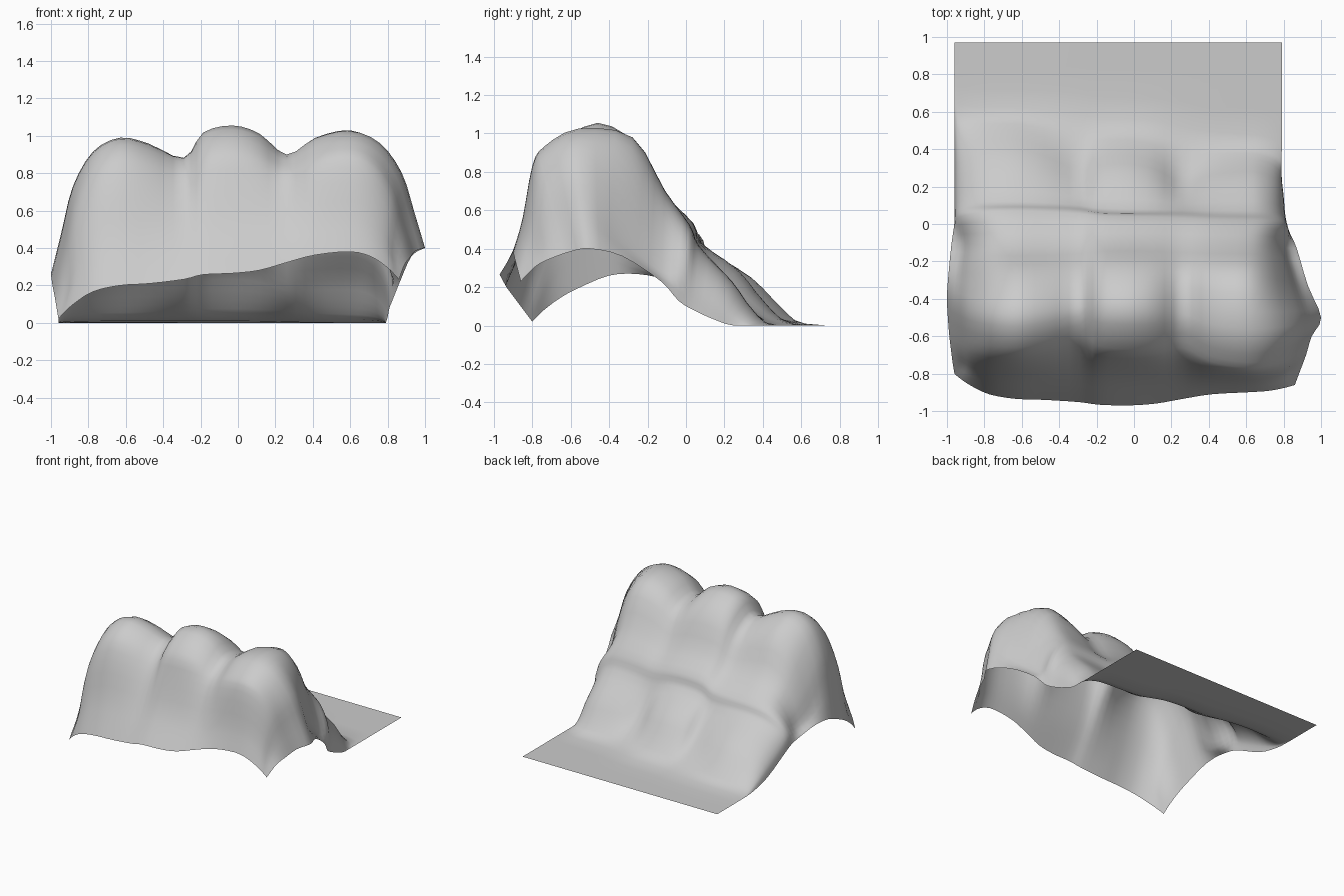
import bpy, bmesh
from math import sin, cos, radians
from mathutils import Vector

if "Cube" in bpy.data.objects:
    bpy.data.objects.remove(bpy.data.objects["Cube"])

STEPS = 3  # subdivisions between guide points

# Hump sections (y, z), front hem -> over the top -> back slope
left_hump = [(-.935, .20), (-.83, .46), (-.75, .74), (-.66, .91), (-.48, .99), (-.27, .86),
             (-.12, .62), (.07, .47), (.12, .39), (.34, .25), (.50, .09), (.62, .01)]
mid_hump = [(-.97, .265), (-.83, .5), (-.74, .76), (-.67, .93), (-.46, 1.055), (-.24, .93),
            (-.10, .68), (.04, .53), (.08, .43), (.27, .29), (.41, .12), (.56, .01)]
right_hump = [(-.90, .38), (-.85, .56), (-.80, .83), (-.74, .93), (-.56, 1.025), (-.28, .98),
              (-.11, .70), (.02, .52), (.07, .41), (.24, .23), (.35, .08), (.48, .0)]

# Free side edges (x, y, z), same row order
left_rim = [(-.96, -.80, .02), (-.97, -.74, .08), (-.98, -.66, .14), (-.99, -.57, .19),
            (-1, -.40, .26), (-.99, -.25, .268), (-.975, -.1, .24), (-.96, .01, .205),
            (-.96, .11, .16), (-.96, .32, .055), (-.96, .5, .01), (-.96, .65, 0)]
right_rim = [(.86, -.86, .23), (.89, -.78, .31), (.92, -.70, .35), (.95, -.60, .385),
             (1, -.50, .40), (.93, -.33, .36), (.87, -.13, .23), (.83, -.04, .13),
             (.81, .04, .08), (.80, .15, .03), (.79, .25, 0), (.79, .40, 0)]

# Valley offsets from the average of the neighbouring humps
valley_dy = [0, .01, .05, .08, .03, 0, 0, 0, 0, -.07, -.07, 0]
valley_dz = [0, -.02, -.05, -.09, -.14, -.11, -.05, -.02, -.03, -.04, 0, 0]

# Shoulder fall-off: 1 is round, larger is hollower
falloff = [1.9, 1.2, 1, 1, 1, 1.8, 1.9, .85, .9, .9, 1, 1, 1]


def section(x, pts):
    return [Vector((x, y, z)) for y, z in pts] + [Vector((x, .97, 0))]


def valley(x, a, b):
    return section(x, [((p[0] + q[0]) / 2 + dy, (p[1] + q[1]) / 2 + dz)
                       for p, q, dy, dz in zip(a, b, valley_dy, valley_dz)])


def flank(hump, dip, fx, fz):
    """In-between section that keeps the hump top broad."""
    return [Vector((p.x + (q.x - p.x) * fx, p.y + (q.y - p.y) * fz, p.z + (q.z - p.z) * fz))
            for p, q in zip(hump, dip)]


def rim(pts):
    return [Vector(p) for p in pts] + [Vector((pts[-1][0], .97, 0))]


def shoulder(hump, edge, deg):
    """Elliptic blend from a hump section down to the flared rim."""
    s = sin(radians(deg))
    out = []
    for i, (p, r) in enumerate(zip(hump, edge)):
        c = cos(radians(deg)) ** falloff[i]
        side = 1 if r.x > 0 else -1
        rx = r.x - side * (.04 if 1 <= i <= 6 else 0)
        out.append(Vector((p.x + (rx - p.x) * s,
                           p.y + (r.y - p.y) * (1 - c),
                           r.z + (p.z - r.z) * c)))
    return out


def smooth(pts):
    """Catmull-Rom through the guide points."""
    e = [2 * pts[0] - pts[1]] + pts + [2 * pts[-1] - pts[-2]]
    out = []
    for a, b, c, d in zip(e, e[1:], e[2:], e[3:]):
        for k in range(STEPS):
            t = k / STEPS
            out.append(.5 * (2 * b + (c - a) * t + (2 * a - 5 * b + 4 * c - d) * t * t
                             + (3 * b - a - 3 * c + d) * t ** 3))
    return out + [pts[-1]]


# Guide columns from left to right
hl, hm, hr = section(-.63, left_hump), section(-.03, mid_hump), section(.6, right_hump)
v1, v2 = valley(-.29, left_hump, mid_hump), valley(.26, mid_hump, right_hump)
rl, rr = rim(left_rim), rim(right_rim)
columns = [rl] + [shoulder(hl, rl, d) for d in (72, 50, 26)]
columns += [hl, flank(hl, v1, .45, .3), v1, flank(hm, v1, .6, .22), hm,
            flank(hm, v2, .5, .28), v2, flank(hr, v2, .55, .3), hr]
columns += [shoulder(hr, rr, d) for d in (26, 50, 72)] + [rr]

# Loft to a dense grid: along each column, then across
columns = [smooth(c) for c in columns]
rows = [smooth(list(r)) for r in zip(*columns)]

# Draped sheet
bm = bmesh.new()
grid = [[bm.verts.new((p.x, p.y, max(p.z, 0))) for p in r] for r in rows]
for lo, hi in zip(grid, grid[1:]):
    for i in range(len(lo) - 1):
        bm.faces.new((lo[i], lo[i + 1], hi[i + 1], hi[i])).smooth = True
mesh = bpy.data.meshes.new("rock_sheet")
bm.to_mesh(mesh)
bm.free()
bpy.context.collection.objects.link(bpy.data.objects.new("rock_sheet", mesh))
